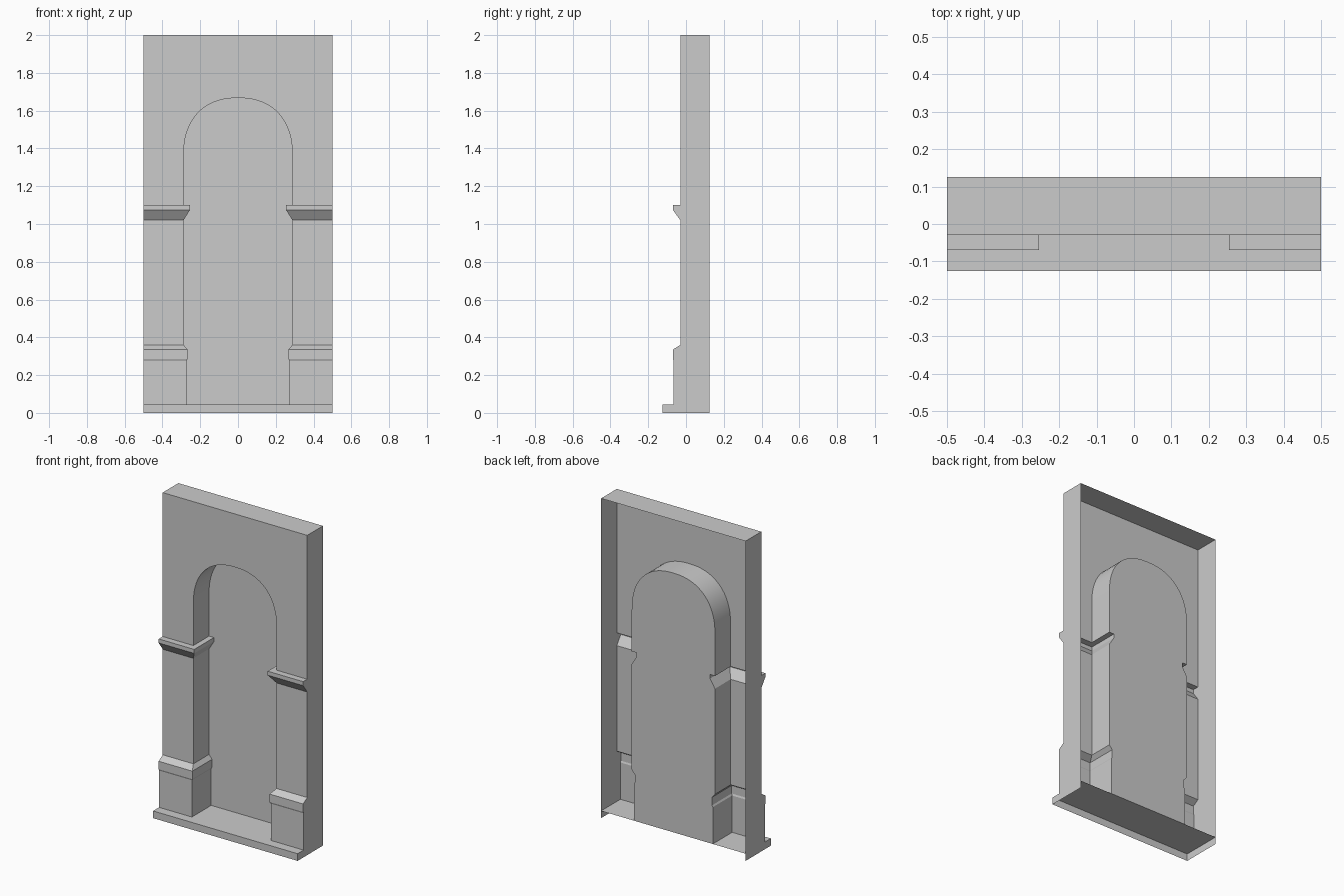
import bpy
import bmesh
from math import cos, sin, pi
from mathutils import Vector

cube = bpy.data.objects.get("Cube")
if cube:
    bpy.data.objects.remove(cube, do_unlink=True)

# Main dimensions
HALF_W, HEIGHT = 0.5, 2.0
WALL_Y, BACK_Y, SILL_Y = -0.03, 0.125, -0.125
SILL_Z, SPRING_Z, APEX_Z = 0.045, 1.36, 1.667
NICHE = 0.288

# Pier moulding: (growth into the niche, growth to the front, height)
MOULDING = [
    (0.015, 0.036, SILL_Z), (0.015, 0.036, 0.275), (0.021, 0.04, 0.285),
    (0.021, 0.04, 0.335), (0, 0, 0.36), (0, 0, 1.02),
    (0.034, 0.04, 1.075), (0.034, 0.04, 1.10), (0, 0, 1.10),
]
IMPOST_TOP = MOULDING[-1][2]

stone = bpy.data.materials.new("grey stone")
stone.use_nodes = True
GREY = (0.6, 0.6, 0.6, 1)
stone.diffuse_color = GREY
stone.node_tree.nodes["Principled BSDF"].inputs["Base Color"].default_value = GREY


def sheet(name, polygons, facing, smooth=False):
    """Join polygons into one open surface; facing(centre) gives the outward side."""
    bm = bmesh.new()
    for points in polygons:
        face = bm.faces.new([bm.verts.new(p) for p in points])
        face.normal_update()
        if face.normal.dot(facing(face.calc_center_median())) < 0:
            face.normal_flip()
        face.smooth = smooth
    bmesh.ops.remove_doubles(bm, verts=bm.verts, dist=0.0001)
    mesh = bpy.data.meshes.new(name)
    bm.to_mesh(mesh)
    bm.free()
    mesh.materials.append(stone)
    obj = bpy.data.objects.new(name, mesh)
    bpy.context.collection.objects.link(obj)
    return obj


def toward(x, y, z):
    return lambda centre: Vector((x, y, z))


def rounded(v, power=2 / 2.3):
    return (1 if v >= 0 else -1) * abs(v) ** power


# Arch outline, from the left impost over the top to the right impost
STEPS = 32
arch = [(NICHE, IMPOST_TOP)]
for i in range(STEPS + 1):
    a = pi * i / STEPS
    arch.append((NICHE * rounded(cos(a)),
                 SPRING_Z + (APEX_Z - SPRING_Z) * rounded(max(sin(a), 0))))
arch.append((-NICHE, IMPOST_TOP))

# Front wall around the arch
outline = [(-HALF_W, IMPOST_TOP), (-HALF_W, HEIGHT), (HALF_W, HEIGHT), (HALF_W, IMPOST_TOP)]
sheet("front_wall", [[(x, WALL_Y, z) for x, z in outline + arch]], toward(0, -1, 0))

# Curved lining of the niche
sheet("arch_soffit",
      [[(a[0], WALL_Y, a[1]), (b[0], WALL_Y, b[1]), (b[0], BACK_Y, b[1]), (a[0], BACK_Y, a[1])]
       for a, b in zip(arch, arch[1:])],
      lambda c: Vector((-c.x, 0, IMPOST_TOP - c.z)), smooth=True)

# Niche back, following the pier mouldings at its edges
left_edge = [(NICHE - dx, z) for dx, dy, z in MOULDING[:-1]]
right_edge = [(-x, z) for x, z in reversed(left_edge)]
sheet("niche_back", [[(x, BACK_Y, z) for x, z in left_edge + arch + right_edge]],
      toward(0, -1, 0))

# Piers with plinth and impost, and the side walls
for side, label in ((1, "left"), (-1, "right")):
    columns = [[(side * HALF_W, WALL_Y - dy, z) for dx, dy, z in MOULDING],
               [(side * (NICHE - dx), WALL_Y - dy, z) for dx, dy, z in MOULDING],
               [(side * (NICHE - dx), BACK_Y, z) for dx, dy, z in MOULDING]]
    faces = []
    for c, d in zip(columns, columns[1:]):
        for i in range(len(MOULDING) - 1):
            quad = [c[i], d[i], d[i + 1], c[i + 1]]
            # the flat impost top on the niche side
            faces.append(quad)
    sheet(label + "_pier", faces, toward(-side, -1, 0.05))

    profile = [(BACK_Y, 0), (SILL_Y, 0), (SILL_Y, SILL_Z)]
    profile += [(WALL_Y - dy, z) for dx, dy, z in MOULDING]
    profile += [(WALL_Y, HEIGHT), (BACK_Y, HEIGHT)]
    sheet(label + "_side_wall", [[(side * HALF_W, y, z) for y, z in profile]],
          toward(side, 0, 0))


def strip(name, a, b, facing):
    """Full-width flat strip between two (y, z) points."""
    ends = ((-HALF_W, a), (HALF_W, a), (HALF_W, b), (-HALF_W, b))
    sheet(name, [[(x, *p) for x, p in ends]], facing)


# Top and sill
strip("top", (WALL_Y, HEIGHT), (BACK_Y, HEIGHT), toward(0, 0, 1))
strip("sill_top", (SILL_Y, SILL_Z), (BACK_Y, SILL_Z), toward(0, 0, 1))
strip("sill_front", (SILL_Y, 0), (SILL_Y, SILL_Z), toward(0, -1, 0))
